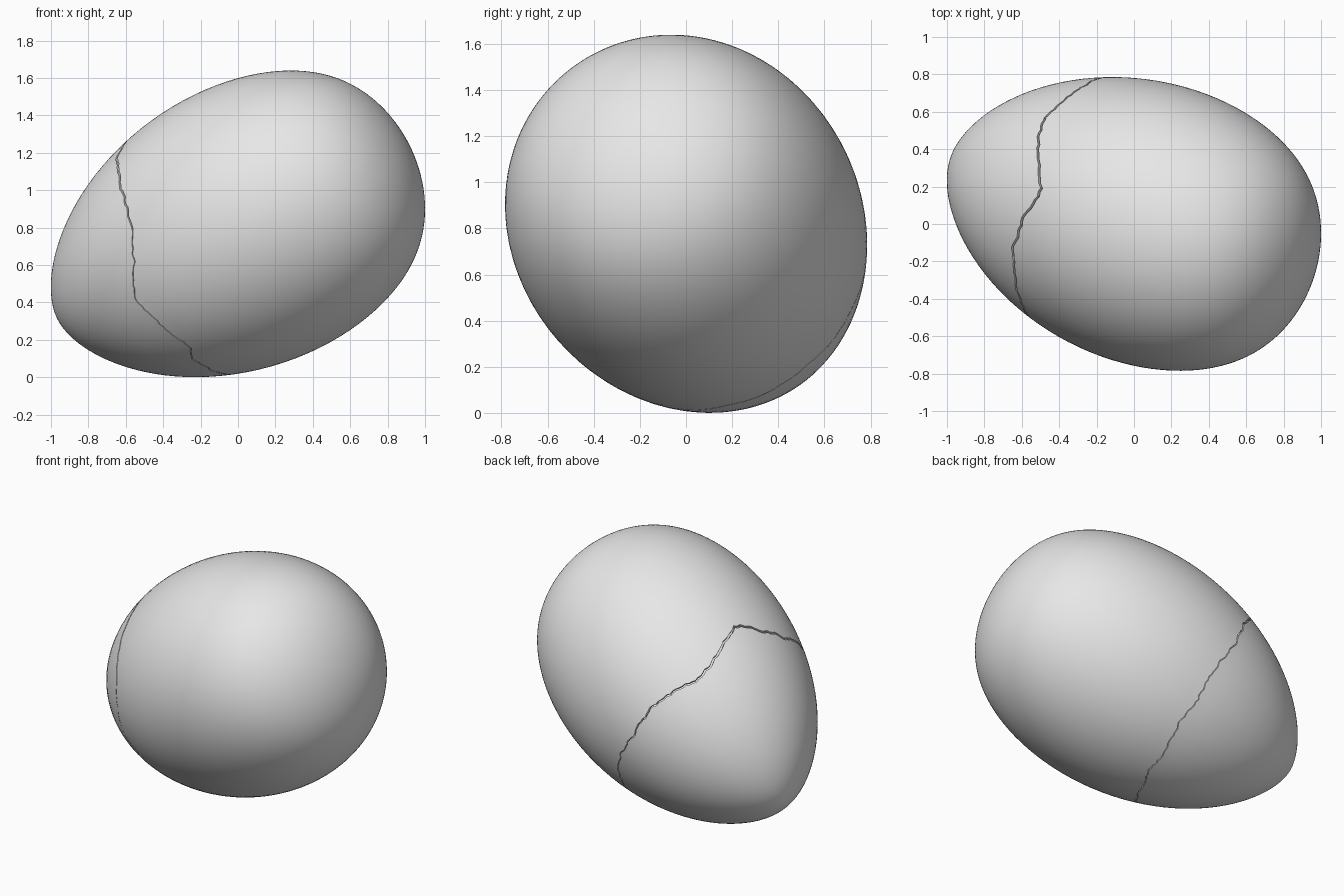
import bpy, bmesh, random
from math import acos, sin, cos, pi, tau, sqrt
from mathutils import Vector

cube = bpy.data.objects.get("Cube")
if cube:
    bpy.data.objects.remove(cube, do_unlink=True)

random.seed(4)

# Tilted long axis of the egg, pointing to the blunt end
AXIS = Vector((0.862, -0.283, 0.419)).normalized()
CENTRE = Vector((0.096, -0.003, 0.831))
TILT = AXIS.to_track_quat('Z', 'Y')

shell_grey = bpy.data.materials.new("shell_grey")
shell_grey.use_nodes = True
colour = (0.8, 0.8, 0.8, 1)
shell_grey.diffuse_color = colour
shell_grey.node_tree.nodes["Principled BSDF"].inputs["Base Color"].default_value = colour


def egg_point(theta, phi):
    """Surface point whose normal leans theta from the axis: ellipsoid plus taper."""
    side, taper = 0.57, -0.15
    u, s = cos(theta), sin(theta)
    reach = sqrt(side + 0.579 * u * u)
    along = (side + 0.579) * u / reach + taper * (3 * u**2 - 2 * u**4)
    radius = s * (side / reach - 2 * taper * u**3)
    return CENTRE + TILT @ Vector((radius * cos(phi), radius * sin(phi), along))


# Crack line: distance along the axis at even steps around it,
# roughened by repeated midpoint displacement
crack = [-.46, -.47, -.47, -.5, -.53, -.46, -.35, -.42, -.46, -.44, -.43, -.44,
         -.5, -.6, -.55, -.49, -.52, -.49, -.47, -.44, -.45, -.42, -.45, -.44]
rough = 0.014
for level in range(3):
    finer = []
    for i, here in enumerate(crack):
        after = crack[(i + 1) % len(crack)]
        finer += [here, (here + after) / 2 + random.uniform(-rough, rough)]
    crack = finer
    rough *= 0.7
SEGMENTS = len(crack)


def crack_angle(j, side):
    """Edge angle of one shell half; the gap opens towards the top."""
    gap = 0.0015 + 0.003 * max(0, sin(tau * j / SEGMENTS))
    return acos(0.64 * crack[j]) + side * gap


def make_shell(name, rows, span):
    """span(j) gives the first and last polar angle of column j."""
    bm = bmesh.new()
    grid = []
    for j in range(SEGMENTS):
        start, end = span(j)
        grid.append([bm.verts.new(egg_point(start + (end - start) * i / rows,
                                            tau * j / SEGMENTS))
                     for i in range(rows + 1)])
    for j in range(SEGMENTS):
        a, b = grid[j], grid[(j + 1) % SEGMENTS]
        for i in range(rows):
            bm.faces.new((a[i], a[i + 1], b[i + 1], b[i]))
    bmesh.ops.remove_doubles(bm, verts=bm.verts, dist=0.00001)
    mesh = bpy.data.meshes.new(name)
    bm.to_mesh(mesh)
    bm.free()
    mesh.materials.append(shell_grey)
    obj = bpy.data.objects.new(name, mesh)
    bpy.context.collection.objects.link(obj)

    # Wall thickness, inwards
    wall = obj.modifiers.new("wall", 'SOLIDIFY')
    wall.thickness = 0.03
    wall.offset = -1
    bpy.ops.object.select_all(action='DESELECT')
    obj.select_set(True)
    bpy.context.view_layer.objects.active = obj
    bpy.ops.object.modifier_apply(modifier=wall.name)
    bpy.ops.object.shade_smooth_by_angle()


# Blunt half and pointed half, meeting at the crack
make_shell("blunt_shell", 44, lambda j: (0, crack_angle(j, -1)))
make_shell("pointed_shell", 32, lambda j: (crack_angle(j, 1), pi))
